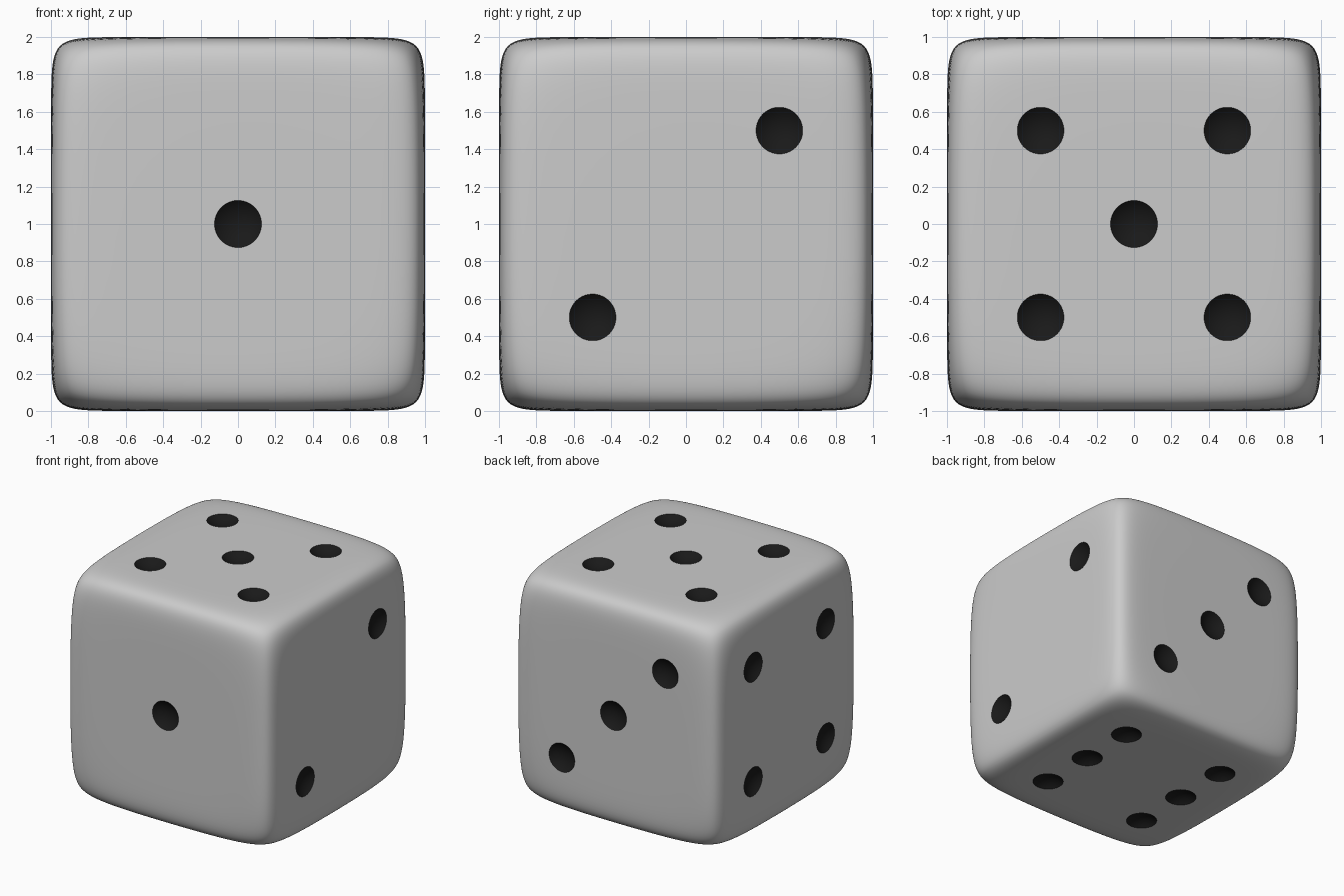
import bpy, bmesh, math
from mathutils import Vector

if "Cube" in bpy.data.objects:
    bpy.data.objects.remove(bpy.data.objects["Cube"])

P = 15            # edge tightness of the rounded cube
BALL = 1.65       # radius of the ball that softens the corners
PIP_R, PIP_DEPTH, S = 0.126, 0.05, 0.5
CUT_R = (PIP_R ** 2 + PIP_DEPTH ** 2) / (2 * PIP_DEPTH)
MID = Vector((0, 0, 1))


def material(name, rgb):
    m = bpy.data.materials.new(name)
    m.diffuse_color = (*rgb, 1)
    m.use_nodes = True
    m.node_tree.nodes["Principled BSDF"].inputs["Base Color"].default_value = m.diffuse_color
    return m


def rounded(v):
    # push a cube point onto a soft blend of a cube and a ball
    d = Vector([math.sin(c * math.pi / 2) for c in v])
    f = sum(abs(c) ** P for c in d) + (d.length / BALL) ** P
    return d * f ** (-1 / P) + MID


def make_object(name, bm):
    me = bpy.data.meshes.new(name)
    bm.to_mesh(me)
    bm.free()
    ob = bpy.data.objects.new(name, me)
    bpy.context.collection.objects.link(ob)
    return ob


# rounded cube body
bm = bmesh.new()
bmesh.ops.create_cube(bm, size=2)
bmesh.ops.subdivide_edges(bm, edges=bm.edges[:], cuts=43, use_grid_fill=True)
for v in bm.verts:
    v.co = rounded(v.co)
bmesh.ops.recalc_face_normals(bm, faces=bm.faces[:])
die = make_object("die_body", bm)
die.data.materials.append(material("light_grey", (0.8, 0.8, 0.8)))
die.data.materials.append(material("black", (0.01, 0.01, 0.01)))

# pip layout: face normal, two in-face axes, spots
X, Y, Z = Vector((1, 0, 0)), Vector((0, 1, 0)), Vector((0, 0, 1))
four = [(-S, -S), (S, -S), (-S, S), (S, S)]
layout = [
    (-Y, X, Z, [(0, 0)]),
    (X, Y, Z, [(-S, -S), (S, S)]),
    (Y, X, Z, [(S, -S), (0, 0), (-S, S)]),
    (-X, Y, Z, four),
    (Z, X, Y, four + [(0, 0)]),
    (-Z, X, Y, four + [(-S, 0), (S, 0)]),
]
centres = [MID + n * (1 - PIP_DEPTH + CUT_R) + a * u + b * w
           for n, a, b, spots in layout for u, w in spots]

# ball cutters for the dimples
bm = bmesh.new()
for c in centres:
    new = bmesh.ops.create_icosphere(bm, subdivisions=5, radius=CUT_R)["verts"]
    bmesh.ops.translate(bm, verts=new, vec=c)
cutter = make_object("pip_cutter", bm)
cutter.hide_render = True

mod = die.modifiers.new("pips", "BOOLEAN")
mod.operation = "DIFFERENCE"
mod.solver = "EXACT"
mod.object = cutter
bpy.context.view_layer.objects.active = die
die.select_set(True)
bpy.ops.object.modifier_apply(modifier=mod.name)
bpy.data.objects.remove(cutter)

# black dimples
for f in die.data.polygons:
    inside = (max(abs(c) for c in f.center - MID) < 0.9999
              and any((f.center - c).length < CUT_R + 0.0005
                      and all((die.data.vertices[i].co - c).length < CUT_R + 0.0005
                              for i in f.vertices) for c in centres))
    f.material_index = 1 if inside else 0

bpy.ops.object.shade_smooth_by_angle(angle=math.radians(25))
